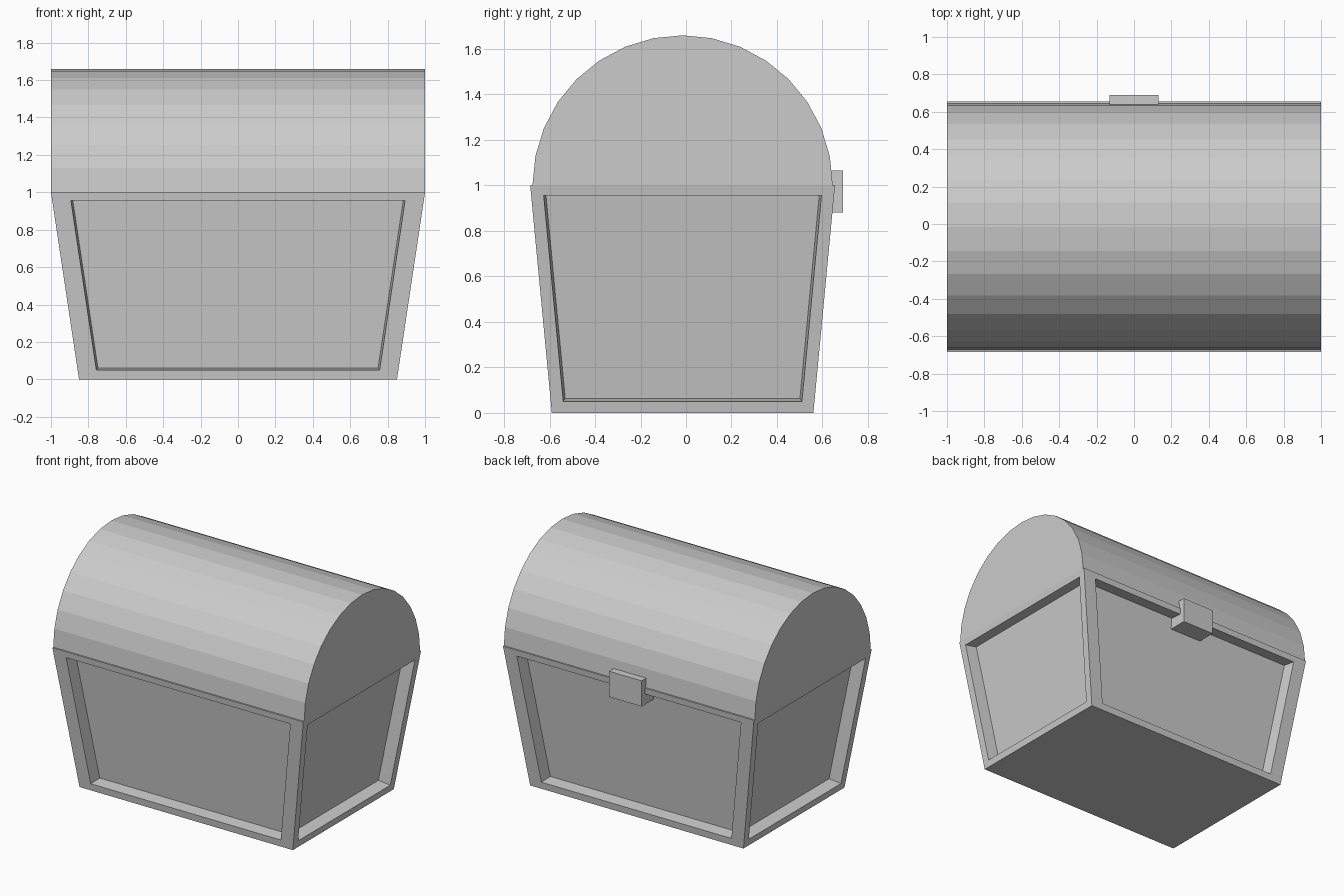
import bpy
import bmesh
from math import cos, sin, pi
from mathutils import Vector

cube = bpy.data.objects.get("Cube")
if cube:
    bpy.data.objects.remove(cube, do_unlink=True)

CENTRE_Y = -0.015

grey = bpy.data.materials.new("plain_grey")
grey.use_nodes = True
colour = (0.6, 0.6, 0.6, 1)
grey.diffuse_color = colour
grey.node_tree.nodes["Principled BSDF"].inputs["Base Color"].default_value = colour


def add_object(name, bm):
    bmesh.ops.recalc_face_normals(bm, faces=bm.faces)
    mesh = bpy.data.meshes.new(name)
    bm.to_mesh(mesh)
    bm.free()
    mesh.materials.append(grey)
    obj = bpy.data.objects.new(name, mesh)
    bpy.context.collection.objects.link(obj)
    return obj


def box(name, low, high):
    bm = bmesh.new()
    bmesh.ops.create_cube(bm, size=1)
    for v in bm.verts:
        v.co = Vector([low[i] + (v.co[i] + 0.5) * (high[i] - low[i]) for i in range(3)])
    return add_object(name, bm)


# Tapered body with a sunken panel in each wall
def half_size(z):
    return Vector((0.85 + 0.15 * z, 0.575 + 0.095 * z))


bm = bmesh.new()
bmesh.ops.create_cube(bm, size=2)
for v in bm.verts:
    z = (v.co.z + 1) / 2
    half = half_size(z)
    v.co = Vector((v.co.x * half.x, v.co.y * half.y + CENTRE_Y, z))
bm.normal_update()

walls = [f for f in bm.faces if abs(f.normal.z) < 0.5]
for wall in walls:
    normal = wall.normal.copy()
    corners = [l.vert.co.copy() for l in wall.loops]
    border = 0.1 if abs(normal.y) > 0.5 else 0.055
    axis = 0 if abs(normal.y) > 0.5 else 1
    middle = CENTRE_Y if axis == 1 else 0

    # Opening: narrow rails above and below, posts at the sides
    bmesh.ops.inset_individual(bm, faces=[wall], thickness=0.05, use_even_offset=True)
    for v, corner in zip([l.vert for l in wall.loops], corners):
        z = 0.955 if corner.z > 0.5 else 0.05
        half = half_size(z)
        across = half[axis] - border
        place = Vector((0, 0, z))
        place[axis] = middle + (across if corner[axis] > middle else -across)
        other = 1 - axis
        place[other] = half[other] if normal[other] > 0 else -half[other]
        if other == 1:
            place.y += CENTRE_Y
        v.co = place

    # Recess
    bmesh.ops.inset_individual(bm, faces=[wall], thickness=0.001, use_even_offset=True)
    for v in wall.verts:
        v.co -= normal * 0.09
        v.co[axis] -= 0.008 if v.co[axis] > middle else -0.008

add_object("chest_body", bm)

# Half-round lid
SEGMENTS = 16
RADIUS = 0.66
bm = bmesh.new()
arc = [bm.verts.new((-1, CENTRE_Y + RADIUS * cos(pi * i / SEGMENTS),
                     1 + RADIUS * sin(pi * i / SEGMENTS)))
       for i in range(SEGMENTS + 1)]
end = bm.faces.new(arc)
result = bmesh.ops.extrude_face_region(bm, geom=[end], use_keep_orig=True)
moved = [g for g in result["geom"] if isinstance(g, bmesh.types.BMVert)]
bmesh.ops.translate(bm, verts=moved, vec=(2, 0, 0))
add_object("chest_lid", bm)

# Latch block reaching into the recess
box("latch", (-0.13, 0.53, 0.88), (0.13, 0.69, 1.065))
